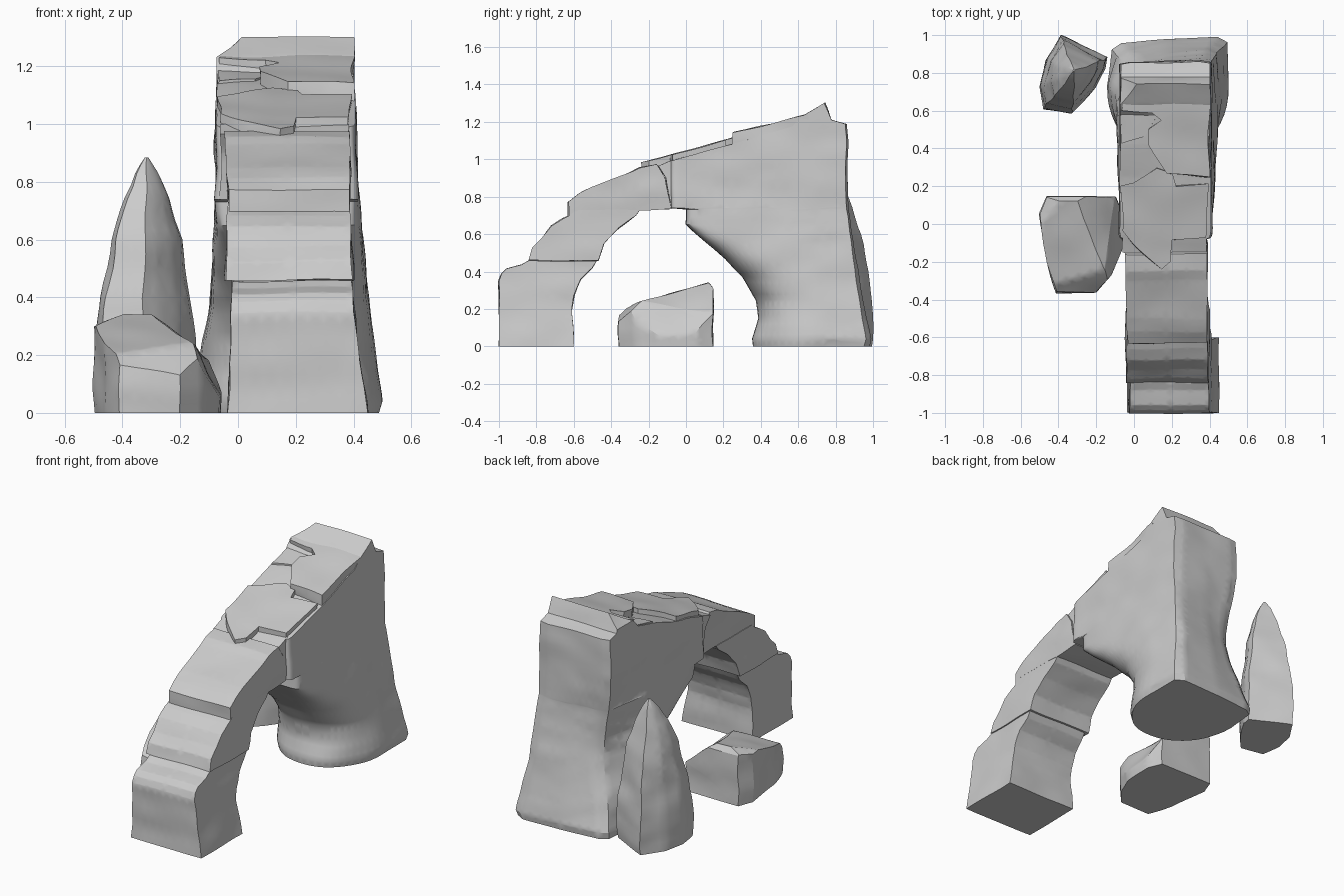
import bpy, bmesh, math
from mathutils import Vector, noise

if "Cube" in bpy.data.objects:
    bpy.data.objects.remove(bpy.data.objects["Cube"])

stone = bpy.data.materials.new("grey_stone")
stone.use_nodes = True
colour = (0.6, 0.6, 0.6, 1)
stone.diffuse_color = colour
stone.node_tree.nodes["Principled BSDF"].inputs["Base Color"].default_value = colour


def lerp(table, z):
    """Read a value from a short list of (height, value) pairs."""
    if z <= table[0][0]:
        return table[0][1]
    for (a, u), (b, v) in zip(table, table[1:]):
        if z <= b:
            return u + (v - u) * (z - a) / (b - a)
    return table[-1][1]


def prism(points, axis, depth):
    """Closed prism; axis is the direction of extrusion."""
    bm = bmesh.new()
    face = bm.faces.new([bm.verts.new(p) for p in points])
    geo = bmesh.ops.extrude_face_region(bm, geom=[face])["geom"]
    verts = [g for g in geo if isinstance(g, bmesh.types.BMVert)]
    bmesh.ops.translate(bm, verts=verts, vec=Vector(axis) * depth)
    bmesh.ops.recalc_face_normals(bm, faces=bm.faces[:])
    return bm


def loft(rings):
    bm = bmesh.new()
    loops = [[bm.verts.new(p) for p in ring] for ring in rings]
    n = len(loops[0])
    for low, high in zip(loops, loops[1:]):
        for i in range(n):
            j = (i + 1) % n
            bm.faces.new((low[i], low[j], high[j], high[i]))
    bm.faces.new(loops[0][::-1])
    bm.faces.new(loops[-1])
    bmesh.ops.recalc_face_normals(bm, faces=bm.faces[:])
    return bm


def trim(bm, spot, normal):
    """Chisel off everything beyond a plane."""
    bmesh.ops.bisect_plane(bm, geom=bm.verts[:] + bm.edges[:] + bm.faces[:],
                           plane_co=spot, plane_no=normal, clear_outer=True)
    bmesh.ops.holes_fill(bm, edges=[e for e in bm.edges if e.is_boundary])


def add_object(name, bm):
    mesh = bpy.data.meshes.new(name)
    bm.to_mesh(mesh)
    bm.free()
    obj = bpy.data.objects.new(name, mesh)
    bpy.context.collection.objects.link(obj)
    return obj


def common_part(first, second):
    """Volume shared by two meshes, as a new bmesh."""
    body, cutter = add_object("body_helper", first), add_object("cutter_helper", second)
    mod = body.modifiers.new("shared", "BOOLEAN")
    mod.operation, mod.solver, mod.object = "INTERSECT", "EXACT", cutter
    bm = bmesh.new()
    bm.from_object(body, bpy.context.evaluated_depsgraph_get())
    for helper in (body, cutter):
        bpy.data.objects.remove(helper)
    return bm


def finish(name, bm, shape=None, rough=0.008, size=0.055):
    """Refine the mesh, bend it with shape(co), weather it and add it."""
    for _ in range(6):
        bmesh.ops.triangulate(bm, faces=bm.faces[:])
        long_edges = [e for e in bm.edges if e.calc_length() > size]
        if not long_edges:
            break
        bmesh.ops.subdivide_edges(bm, edges=long_edges, cuts=1)
    bmesh.ops.triangulate(bm, faces=bm.faces[:])
    for v in bm.verts:
        if shape:
            v.co = shape(v.co)
        ground = v.co.z < 0.002
        layers = Vector((v.co.x * 4, v.co.y * 5, v.co.z * 8))
        v.co += noise.noise_vector(layers) * rough
        if ground:
            v.co.z = 0
    bmesh.ops.recalc_face_normals(bm, faces=bm.faces[:])
    obj = add_object(name, bm)
    obj.data.materials.append(stone)
    bpy.ops.object.select_all(action="DESELECT")
    obj.select_set(True)
    bpy.context.view_layer.objects.active = obj
    bpy.ops.object.shade_smooth_by_angle(angle=math.radians(30))


def block(name, profile, left, right):
    """Side profile (y, z) spanned between two height-dependent flanks."""
    width = 0.45
    bm = prism([(0, y, z) for y, z in profile], (1, 0, 0), width)

    def shape(co):
        a, b = lerp(left, co.z), lerp(right, co.z)
        return Vector((a + (b - a) * co.x / width, co.y, co.z))
    finish(name, bm, shape)


def slab(name, plan, height, slope, thick):
    """Loose plate of rock lying on the sloping top."""
    bm = prism([(x, y, 0) for x, y in plan], (0, 0, -1), thick)
    finish(name, bm, lambda c: Vector((c.x, c.y, c.z + height + slope * c.y)), 0.012)


# Front leg and the three stones rising from it
block("front_leg",
      [(-1, 0), (-1, .35), (-.985, .39), (-.96, .415), (-.88, .435), (-.84, .457),
       (-.48, .457), (-.5, .42), (-.56, .36), (-.6, .27), (-.61, .2), (-.6, 0)],
      [(0, -.035), (.25, -.025), (.45, -.02)], [(0, .45), (.25, .41), (.45, .395)])
block("lower_arch_stone",
      [(-.84, .46), (-.82, .525), (-.77, .575), (-.72, .645), (-.66, .685), (-.63, .7),
       (-.59, .73), (-.25, .73), (-.27, .7), (-.36, .63), (-.44, .55), (-.47, .46)],
      [(.46, -.045), (.73, -.035)], [(.46, .4), (.73, .385)])
block("upper_arch_stone",
      [(-.63, .69), (-.63, .775), (-.57, .815), (-.5, .85), (-.3, .93), (-.25, .955),
       (-.16, .975), (-.11, .9), (-.08, .735), (-.25, .73), (-.58, .73)],
      [(.7, -.03), (.97, -.045)], [(.7, .385), (.97, .39)])
block("keystone", [(-.15, .965), (-.06, 1.0), (-.06, .74), (-.08, .74), (-.105, .9)],
      [(.74, -.06)], [(.74, .385)])

# Pillar: flared foot, round at the front and square at the back, rising to a box
levels = [
    (0, -.13, .49, .36, .985, .9), (.04, -.14, .5, .355, .995, .9),
    (.15, -.135, .485, .385, .975, .9), (.25, -.12, .47, .375, .96, .85),
    (.37, -.1, .455, .3, .94, .7), (.47, -.09, .445, .2, .925, .5),
    (.56, -.085, .435, .1, .91, .33), (.65, -.08, .425, 0, .89, .15),
    (.732, -.08, .42, 0, .875, .1), (.74, -.08, .42, -.08, .875, .08),
    (.95, -.08, .41, -.08, .865, .08), (1.4, -.065, .395, -.08, .86, .08)]
worn_corner = [(0, .015), (.15, .045), (.3, .06), (.5, .08), (.7, .04), (.92, 0)]
rings = []
for z, xl, xr, front, back, e in levels:
    mid, half = (xl + xr) / 2, (xr - xl) / 2
    shoulder = front + .6 * (back - front)
    flare = max(.3, 1 - z)
    worn = lerp(worn_corner, z)
    ring = [(xr - .2 * worn, back - .03 * flare - .2 * worn, z), (xr - .06, back - .2 * worn, z),
            (mid, back - .005 - .35 * worn, z),
            (xl + .05 + worn, back - .02 * flare - .75 * worn, z),
            (xl + worn, back - .05 * flare - worn, z)]
    for i in range(25):
        a = math.pi * (1 - i / 24)
        c, s = math.cos(a), max(0, math.sin(a))
        ring.append((mid + math.copysign(half * abs(c) ** e, c),
                     shoulder - (shoulder - front) * s ** e, z))
    rings.append(ring)

# Sloping top and back ridge limit the pillar
skyline = [(-.5, -.1), (-.5, .9), (-.08, .99), (.1, 1.045), (.25, 1.08), (.42, 1.135),
           (.57, 1.175), (.62, 1.225), (.74, 1.305), (.78, 1.21), (.84, 1.195), (1.2, 1.1),
           (1.2, -.1)]
pillar = common_part(loft(rings), prism([(-1, y, z) for y, z in skyline], (1, 0, 0), 2))
trim(pillar, (-.06, .7, 1.24), (-.9, 0, 1))
finish("pillar", pillar)

# Ledges on the sloping top
slab("front_ledge",
     [(-.06, -.04), (.02, -.12), (.15, -.24), (.2, -.2), (.2, -.08), (.38, -.07),
      (.39, .22), (.22, .2), (.2, .27), (.12, .3), (0, .22), (-.07, .2)], 1.045, .27, .06)
slab("rear_ledge",
     [(.17, .27), (.4, .25), (.4, .66), (-.05, .66), (-.06, .6), (.1, .59),
      (.15, .55), (.08, .5), (.08, .42)], 1.085, .235, .09)
slab("flank_ledge", [(-.07, .42), (.06, .46), (.14, .6), (-.065, .62)], 1.045, .235, .06)

# Pointed standing rock behind the arch
plan = [(-.39, 1), (-.14, .88), (-.15, .82), (-.2, .73), (-.27, .64), (-.33, .58),
        (-.48, .61), (-.5, .73), (-.47, .87)]
tip = Vector((-.31, .81))
steps = [(0, .97), (.12, 1), (.25, .97), (.4, .86), (.6, .66), (.74, .43), (.83, .22),
         (.885, .03)]
finish("standing_rock", loft(
    [[(*(tip + (Vector(p) - tip) * s), z) for p in plan] for z, s in steps]), rough=.012)

# Low boulder: a prism trimmed by sloping cuts
plan = [(-.46, .147), (-.1, .147), (-.06, .06), (-.07, -.14), (-.12, -.27), (-.2, -.36),
        (-.41, -.36), (-.46, -.2), (-.5, .05)]
boulder = prism([(x, y, 0) for x, y in plan], (0, 0, 1), .6)
for spot, normal in [((-.4, .13, .345), (0, -.3, 1)), ((-.3, 0, .345), (.8, 0, 1)),
                     ((-.5, 0, .3), (-.4, 0, 1)), ((-.4, -.3, .225), (.2, -.9, 1)),
                     ((-.1, 0, .15), (2.2, -.2, 1)), ((-.3, .147, .31), (0, 1.5, 1))]:
    trim(boulder, spot, normal)
finish("low_boulder", boulder, rough=.012)
